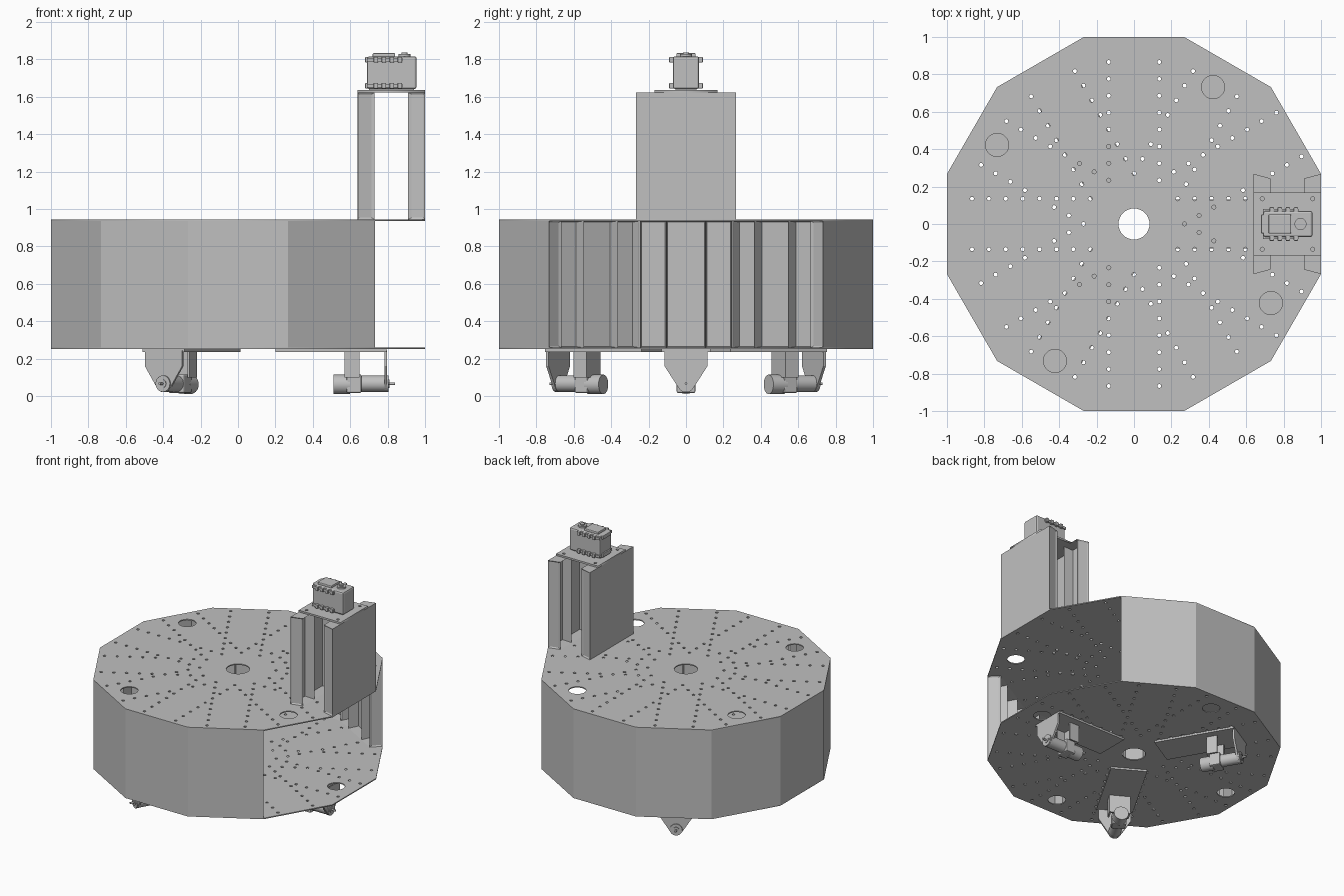
import bpy, bmesh, math
from mathutils import Matrix, Vector

cube = bpy.data.objects.get("Cube")
if cube:
    bpy.data.objects.remove(cube, do_unlink=True)

grey = bpy.data.materials.new("plain grey")
grey.use_nodes = True
grey.diffuse_color = (0.53, 0.53, 0.53, 1)
grey.node_tree.nodes["Principled BSDF"].inputs["Base Color"].default_value = (0.53, 0.53, 0.53, 1)

BASE, TOP, T = 0.25, 0.944, 0.008      # body underside, body top, plate thickness
H = TOP - BASE - 2 * T                 # panel height
HALF = math.tan(math.radians(15))      # half a side of the twelve-sided body


def add(name, mesh, turn=0, loc=(0, 0, 0)):
    ob = bpy.data.objects.new(name, mesh)
    bpy.context.collection.objects.link(ob)
    ob.location = loc
    ob.rotation_euler.z = math.radians(turn)
    if not mesh.materials:
        mesh.materials.append(grey)
    return ob


def finish(bm, name):
    bmesh.ops.recalc_face_normals(bm, faces=bm.faces)
    me = bpy.data.meshes.new(name)
    bm.to_mesh(me)
    bm.free()
    return me


def box(name, x, y, z, bevel=0.0, turn=0):
    bm = bmesh.new()
    bmesh.ops.create_cube(bm, size=1)
    for v in bm.verts:
        for i, (a, b) in enumerate((x, y, z)):
            v.co[i] = a if v.co[i] < 0 else b
    if bevel:
        bmesh.ops.bevel(bm, geom=bm.edges[:], offset=bevel, segments=2, affect='EDGES', profile=0.5)
    return add(name, finish(bm, name), turn)


def smooth(ob):
    bpy.ops.object.select_all(action='DESELECT')
    bpy.context.view_layer.objects.active = ob
    ob.select_set(True)
    bpy.ops.object.shade_smooth_by_angle()


def cylinder(name, centre, radius, length, axis='Z', turn=0):
    bm = bmesh.new()
    bmesh.ops.create_cone(bm, cap_ends=True, segments=28, radius1=radius, radius2=radius, depth=length)
    if axis == 'X':
        bm.transform(Matrix.Rotation(math.pi / 2, 4, 'Y'))
    bm.transform(Matrix.Translation(centre))
    ob = add(name, finish(bm, name), turn)
    smooth(ob)
    return ob


def circle(x, y, r, n):
    return [(x + r * math.cos(math.tau * i / n), y + r * math.sin(math.tau * i / n)) for i in range(n)]


def sheet(name, loops, z0, z1):
    """Flat plate from an outline and its holes."""
    cu = bpy.data.curves.new(name, 'CURVE')
    cu.dimensions, cu.fill_mode, cu.extrude = '2D', 'BOTH', (z1 - z0) / 2
    for loop in loops:
        sp = cu.splines.new('POLY')
        sp.points.add(len(loop) - 1)
        for p, (x, y) in zip(sp.points, loop):
            p.co = (x, y, 0, 1)
        sp.use_cyclic_u = True
    tmp = bpy.data.objects.new(name, cu)
    bpy.context.collection.objects.link(tmp)
    bpy.context.view_layer.update()
    deps = bpy.context.evaluated_depsgraph_get()
    me = bpy.data.meshes.new_from_object(tmp.evaluated_get(deps))
    bpy.data.objects.remove(tmp, do_unlink=True)
    me.materials.clear()
    return add(name, me, 0, (0, 0, (z0 + z1) / 2))


# Perforated twelve-sided deck plates
outline = circle(0, 0, 1 / math.cos(math.radians(15)), 12)
outline = [(Matrix.Rotation(math.radians(15), 2) @ Vector(p))[:] for p in outline]
holes = []
for k in range(12):
    rot = Matrix.Rotation(math.radians(30 * k), 2)
    for side in (-0.135, 0.135):
        for step in range(9):
            p = rot @ Vector((0.234 + 0.0903 * step, side))
            if all((p - q).length > 0.03 for q in holes):
                holes.append(p)


def deck(name, z0, first):
    big = [Vector((math.cos(a), math.sin(a))) * 0.845
           for a in (math.radians(first + 90 * i) for i in range(4))]
    loops = [outline, circle(0, 0, 0.083, 32)] + [circle(*b, 0.062, 28) for b in big]
    loops += [circle(*p, 0.011, 8) for p in holes if all((p - b).length > 0.08 for b in big)]
    sheet(name, loops, z0, z0 + T)


deck("bottom_deck", BASE, 0)
deck("top_deck", TOP - T, 60)


# Wall panel: mitred tray with three pockets on the inner side
def panel_mesh():
    inner = HALF * 0.91
    plan = [(1, -HALF), (1, HALF)] + [(0.91, s) for s in (inner, 0.105, -0.105, -inner)]
    bm = bmesh.new()
    low = [bm.verts.new((x, y, 0)) for x, y in plan]
    high = [bm.verts.new((x, y, H)) for x, y in plan]
    bm.faces.new(low)
    bm.faces.new(high)
    n = len(plan)
    walls = [bm.faces.new((low[i], low[(i + 1) % n], high[(i + 1) % n], high[i])) for i in range(n)]
    bmesh.ops.recalc_face_normals(bm, faces=bm.faces)
    bmesh.ops.inset_individual(bm, faces=walls[2:5], thickness=0.009, depth=-0.074)
    bmesh.ops.inset_individual(bm, faces=[walls[1], walls[5]], thickness=0.013, depth=-0.006)
    return finish(bm, "wall_panel")


panel = panel_mesh()
for angle in range(60, 301, 30):
    add("wall_panel", panel, angle, (0, 0, BASE + T))

# Tower: two facing panels and a cap plate
add("tower_outer_panel", panel, 0, (0, 0, TOP))
add("tower_inner_panel", panel, 180, (1.64, 0, TOP))
cap_z = TOP + H
cap = [(0.64, -0.168), (1, -0.168), (1, 0.168), (0.64, 0.168)]
cap_holes = [circle(x, y, 0.011, 8) for x in (0.685, 0.955) for y in (-0.135, 0.135)]
sheet("tower_cap", [cap] + cap_holes, cap_z, cap_z + 0.014)

# Servo motor on the cap
s0 = cap_z + 0.014
box("servo_body", (0.69, 0.955), (-0.07, 0.07), (s0 + 0.005, s0 + 0.18), 0.012)
box("servo_foot", (0.7, 0.94), (-0.055, 0.055), (s0, s0 + 0.02))
box("servo_cover", (0.72, 0.84), (-0.052, 0.052), (s0 + 0.17, s0 + 0.197), 0.006)
cylinder("servo_horn_base", (0.89, 0, s0 + 0.185), 0.032, 0.014)
cylinder("servo_horn", (0.89, 0, s0 + 0.19), 0.016, 0.02)
for z in (s0 + 0.008, s0 + 0.147):
    box("servo_end_lug", (0.68, 0.7), (-0.05, 0.05), (z, z + 0.03), 0.004)
    for side in (-1, 1):
        ys = sorted((side * 0.06, side * 0.079))
        box("servo_side_rail", (0.69, 0.88), ys, (z + 0.006, z + 0.024))
        for i in range(4):
            x = 0.725 + 0.043 * i
            box("servo_lug", (x, x + 0.024), sorted((side * 0.06, side * 0.09)), (z, z + 0.03), 0.004)


# Drive units under the bottom deck
def bracket(name, x0, x1, turn):
    """Tapered vertical plate with a rounded tip."""
    arc = [(0.046 * math.sin(a), 0.066 - 0.046 * math.cos(a))
           for a in (math.radians(d) for d in range(-60, 61, 20))]
    shape = [(0.115, BASE - T), (-0.115, BASE - T), (-0.115, 0.16)] + arc + [(0.115, 0.16)]
    bm = bmesh.new()
    face = bm.faces.new([bm.verts.new((x0, y, z)) for y, z in shape])
    new = bmesh.ops.extrude_face_region(bm, geom=[face])["geom"]
    bmesh.ops.translate(bm, vec=(x1 - x0, 0, 0), verts=[v for v in new if isinstance(v, bmesh.types.BMVert)])
    add(name, finish(bm, name), turn)


for turn in (0, 120, 240):
    box("drive_mount_plate", (0.2, 0.795), (-0.13, 0.13), (BASE - 0.014, BASE), 0, turn)
    bracket("drive_bracket", 0.782, 0.797, turn)
    box("drive_inner_plate", (0.57, 0.585), (-0.075, 0.075), (0.1, BASE - 0.01), 0, turn)
    for side in (-1, 1):
        ys = sorted((side * 0.063, side * 0.075))
        box("drive_side_wall", (0.57, 0.65), ys, (0.1, BASE - 0.01), 0, turn)
    box("drive_gearbox", (0.58, 0.66), (-0.05, 0.05), (0.016, 0.116), 0.008, turn)
    cylinder("drive_motor", (0.555, 0, 0.062), 0.052, 0.09, 'X', turn)
    cylinder("drive_housing", (0.73, 0, 0.066), 0.044, 0.15, 'X', turn)
    cylinder("drive_hub", (0.8, 0, 0.066), 0.022, 0.02, 'X', turn)
    cylinder("drive_shaft", (0.81, 0, 0.066), 0.007, 0.06, 'X', turn)
    for side in (-1, 1):
        cylinder("drive_bolt", (0.8, side * 0.03, 0.066), 0.006, 0.012, 'X', turn)
